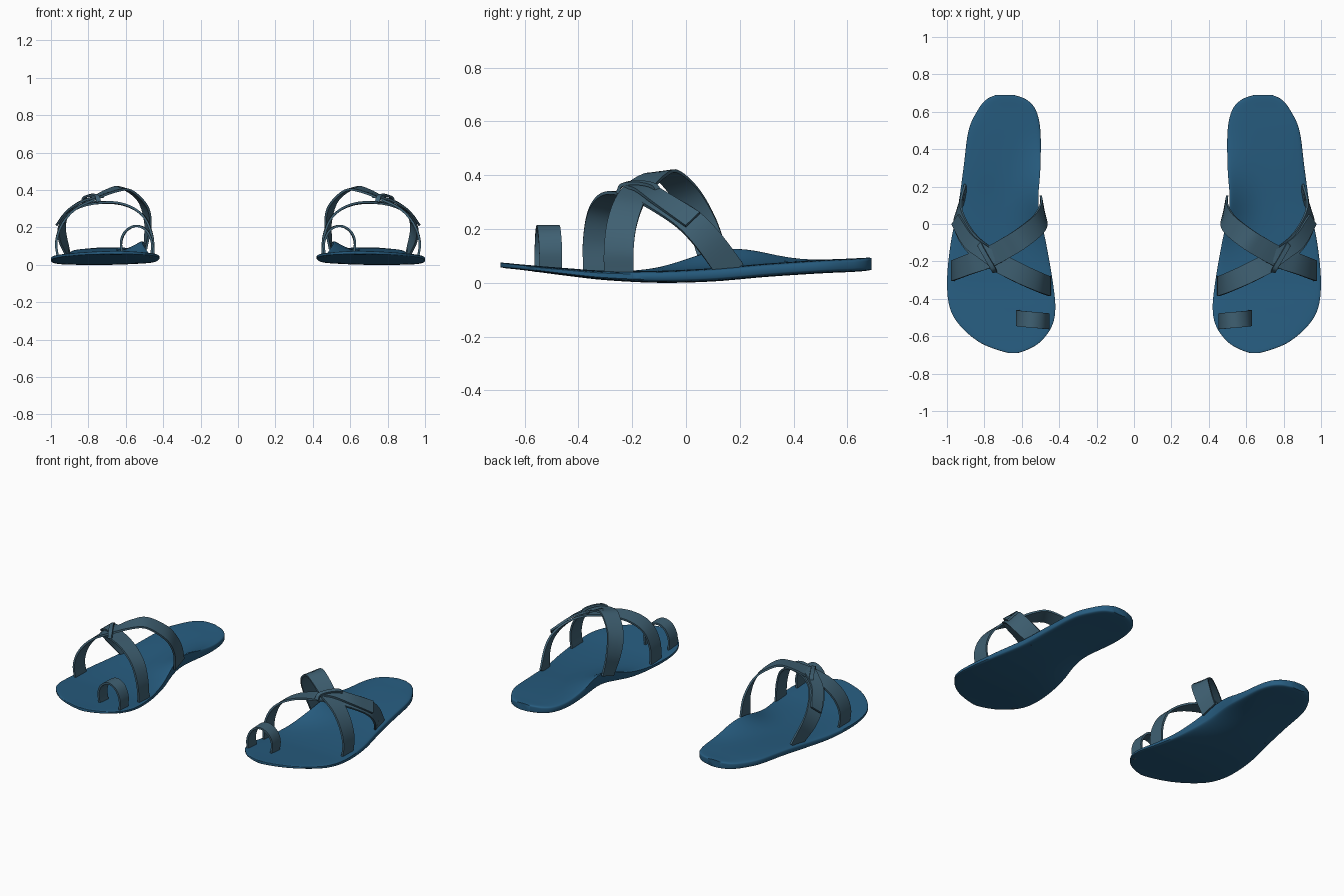
import bpy, bmesh, math
from mathutils import Vector

cube = bpy.data.objects.get("Cube")
if cube:
    bpy.data.objects.remove(cube)


def material(name, color):
    m = bpy.data.materials.new(name)
    m.use_nodes = True
    m.diffuse_color = color
    m.node_tree.nodes["Principled BSDF"].inputs["Base Color"].default_value = color
    return m


BLUE = material("sole blue", (0.02, 0.108, 0.215, 1))
SLATE = material("strap slate", (0.05, 0.118, 0.17, 1))


def smooth_path(points, steps):
    """Catmull-Rom curve through tuples of any length."""
    pts = [Vector(p) for p in points]
    pts = [pts[0] * 2 - pts[1]] + pts + [pts[-1] * 2 - pts[-2]]
    out = []
    for a, b, c, d in zip(pts, pts[1:], pts[2:], pts[3:]):
        for i in range(steps):
            t = i / steps
            out.append((b * 2 + (c - a) * t + (a * 2 - b * 5 + c * 4 - d) * t * t
                        + (b * 3 - a - c * 3 + d) * t ** 3) / 2)
    return out + [pts[-2]]


def loft(name, rows, mat, side, angle):
    """Skin closed rings into a capped solid; side mirrors it in x."""
    bm = bmesh.new()
    rings = [[bm.verts.new((p[0] * side, p[1], p[2])) for p in row] for row in rows]
    n = len(rings[0])
    for a, b in zip(rings, rings[1:]):
        for i in range(n):
            j = (i + 1) % n
            bm.faces.new((a[i], a[j], b[j], b[i]))
    bm.faces.new(rings[0])
    bm.faces.new(rings[-1])
    bmesh.ops.recalc_face_normals(bm, faces=bm.faces)
    mesh = bpy.data.meshes.new(name)
    bm.to_mesh(mesh)
    bm.free()
    mesh.materials.append(mat)
    obj = bpy.data.objects.new(name, mesh)
    bpy.context.collection.objects.link(obj)
    bpy.ops.object.select_all(action="DESELECT")
    obj.select_set(True)
    bpy.context.view_layer.objects.active = obj
    bpy.ops.object.shade_smooth_by_angle(angle=math.radians(angle))


def ribbon(name, points, width, side, axis=(0.7, 0.06), thick=0.012):
    """Flat strap along a path, wrapped around a lengthwise foot axis."""
    path = smooth_path(points, 6)
    rows = []
    for i, p in enumerate(path):
        tangent = (path[min(i + 1, len(path) - 1)] - path[max(i - 1, 0)]).normalized()
        out = Vector((p.x - axis[0], 0, p.z - axis[1]))
        across = tangent.cross(out).normalized()
        out = across.cross(tangent).normalized()
        w, h = across * width / 2, out * thick / 2
        rows.append([p - w - h, p + w - h, p + w + h, p - w + h])
    loft(name, rows, SLATE, side, 35)


# Sole stations: y, inner edge, outer edge, bottom, top
STATIONS = [
    (0.69, 0.64, 0.74, 0.048, 0.093), (0.665, 0.575, 0.79, 0.044, 0.093),
    (0.61, 0.525, 0.835, 0.04, 0.09), (0.5, 0.5, 0.885, 0.035, 0.085),
    (0.3, 0.5, 0.912, 0.022, 0.072), (0.1, 0.51, 0.94, 0.005, 0.055),
    (-0.1, 0.47, 0.98, 0, 0.045), (-0.3, 0.435, 1, 0.01, 0.045),
    (-0.45, 0.42, 0.985, 0.027, 0.055), (-0.55, 0.44, 0.925, 0.04, 0.063),
    (-0.63, 0.5, 0.83, 0.05, 0.07), (-0.67, 0.565, 0.74, 0.054, 0.074),
    (-0.69, 0.62, 0.67, 0.058, 0.075)]


def sole(name, side):
    rows = []
    for y, xl, xr, zb, zt in smooth_path(STATIONS, 5):
        mid, half = (xl + xr) / 2, (xr - xl) / 2
        arch = 0.078 * math.exp(-((y - 0.15) / 0.22) ** 2)
        ring = []
        for k in range(40):
            a = math.tau * (k + 0.5) / 40
            c, s = math.cos(a), math.sin(a)
            u = math.copysign(abs(c) ** 0.7, c)
            v = math.copysign(abs(s) ** 0.3, s)
            lift = arch * max(0, -u) ** 2 * (1 if v > 0 else 0.5)
            ring.append((mid + half * u, y, (zb + zt) / 2 + (zt - zb) / 2 * v + lift))
        rows.append(ring)
    loft(name, rows, BLUE, side, 50)


for label, side in (("left", 1), ("right", -1)):
    sole(label + "_sole", side)
    # Strap from the inner arch over the instep to the outer forefoot
    ribbon(label + "_instep_strap", [
        (0.495, 0.1, 0.1), (0.483, 0.06, 0.22), (0.51, 0.0, 0.33), (0.6, -0.075, 0.405),
        (0.68, -0.125, 0.395), (0.78, -0.18, 0.347), (0.88, -0.215, 0.29),
        (0.945, -0.24, 0.21), (0.972, -0.25, 0.12), (0.962, -0.25, 0.035)], 0.11, side)
    # Strap from the outer heel side to the inner forefoot
    ribbon(label + "_cross_strap", [
        (0.9, 0.17, 0.04), (0.94, 0.08, 0.16), (0.93, 0.0, 0.24), (0.87, -0.1, 0.3),
        (0.77, -0.18, 0.33), (0.62, -0.26, 0.325), (0.51, -0.31, 0.265),
        (0.46, -0.33, 0.16), (0.45, -0.33, 0.04)], 0.105, side)
    # Loose tail and keeper loop of the fastening
    ribbon(label + "_strap_tail", [
        (0.74, -0.2, 0.362), (0.8, -0.155, 0.352), (0.885, -0.09, 0.31),
        (0.955, 0.025, 0.235)], 0.08, side)
    ribbon(label + "_keeper_loop", [
        (0.745, -0.255, 0.335), (0.755, -0.235, 0.365), (0.79, -0.175, 0.372),
        (0.82, -0.12, 0.36), (0.825, -0.105, 0.335)], 0.025, side)
    # Small loop around the big toe
    ribbon(label + "_toe_loop", [
        (0.465, -0.52, 0.04), (0.46, -0.52, 0.12), (0.49, -0.517, 0.185),
        (0.545, -0.512, 0.208), (0.6, -0.507, 0.18), (0.625, -0.503, 0.12),
        (0.615, -0.503, 0.04)], 0.085, side, axis=(0.542, 0.06))
